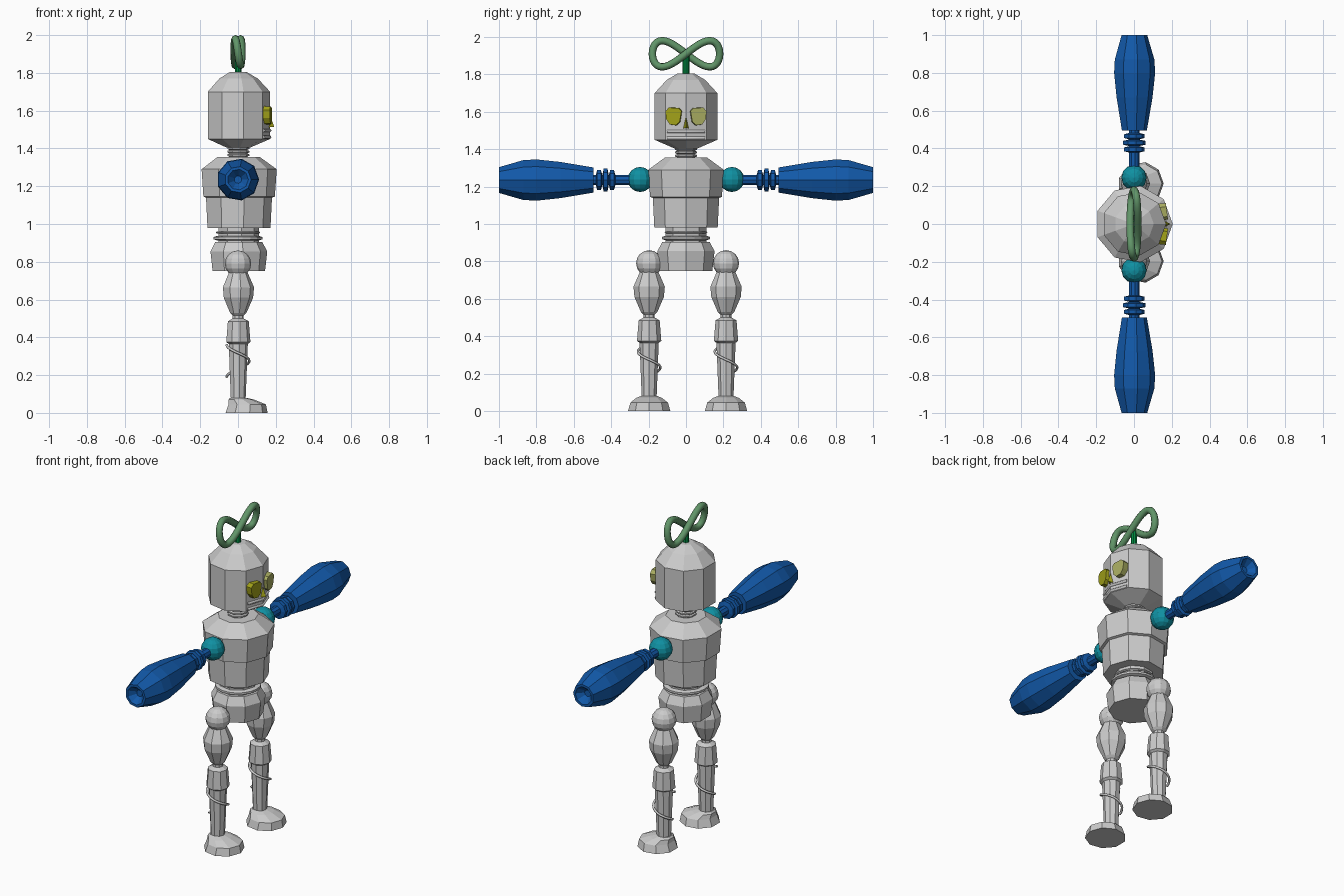
import bpy, bmesh
from math import sin, cos, pi, tau, radians
from mathutils import Matrix, Vector

if "Cube" in bpy.data.objects:
    bpy.data.objects.remove(bpy.data.objects["Cube"])

SIDES = 9


def material(name, rgb):
    m = bpy.data.materials.new(name)
    m.diffuse_color = (*rgb, 1)
    m.use_nodes = True
    m.node_tree.nodes["Principled BSDF"].inputs["Base Color"].default_value = m.diffuse_color
    return m


BLUE = material("blue", (0.006, 0.1, 0.4))
TEAL = material("teal", (0.005, 0.28, 0.36))
YELLOW = material("yellow", (0.36, 0.36, 0.01))
PALE = material("pale_yellow", (0.4, 0.42, 0.12))
GREEN = material("green", (0.0, 0.25, 0.05))
SAGE = material("sage", (0.12, 0.3, 0.14))


def finish(name, bm, mat=None):
    bmesh.ops.recalc_face_normals(bm, faces=bm.faces)
    me = bpy.data.meshes.new(name)
    bm.to_mesh(me)
    bm.free()
    ob = bpy.data.objects.new(name, me)
    bpy.context.collection.objects.link(ob)
    if mat:
        me.materials.append(mat)
    return ob


def lathe(name, profile, mat=None, matrix=Matrix(), sides=SIDES):
    """Stack of rings (radius, height[, x shift]), capped at both ends."""
    bm = bmesh.new()
    rings = []
    for p in profile:
        r, z, cx = (*p, 0)[:3]
        rings.append([bm.verts.new(matrix @ Vector((cx + r * cos(tau * i / sides), r * sin(tau * i / sides), z)))
                      for i in range(sides)])
    for a, b in zip(rings, rings[1:]):
        for i in range(sides):
            j = (i + 1) % sides
            bm.faces.new((a[i], a[j], b[j], b[i]))
    bm.faces.new(rings[0][::-1])
    bm.faces.new(rings[-1])
    return finish(name, bm, mat)


def ball(name, loc, r, mat=None):
    bm = bmesh.new()
    bmesh.ops.create_uvsphere(bm, u_segments=12, v_segments=8, radius=r,
                              matrix=Matrix.Translation(loc))
    return finish(name, bm, mat)


def tube(name, pts, r, mat=None, cyclic=False, res=2):
    cu = bpy.data.curves.new(name, 'CURVE')
    cu.dimensions = '3D'
    cu.bevel_depth = r
    cu.bevel_resolution = res
    cu.use_fill_caps = True
    s = cu.splines.new('POLY')
    s.points.add(len(pts) - 1)
    for p, c in zip(s.points, pts):
        p.co = (*c, 1)
    s.use_cyclic_u = cyclic
    ob = bpy.data.objects.new(name, cu)
    bpy.context.collection.objects.link(ob)
    if mat:
        cu.materials.append(mat)
    return ob


def prism(name, outline, x0, x1, mat, matrix=Matrix(), front_scale=1.0):
    """Outline in y/z, extruded along x."""
    n = len(outline)
    cy = sum(p[0] for p in outline) / n
    cz = sum(p[1] for p in outline) / n
    bm = bmesh.new()
    a = [bm.verts.new(matrix @ Vector((x0, y, z))) for y, z in outline]
    b = [bm.verts.new(matrix @ Vector((x1, cy + (y - cy) * front_scale, cz + (z - cz) * front_scale)))
         for y, z in outline]
    bm.faces.new(a)
    bm.faces.new(b)
    for i in range(n):
        j = (i + 1) % n
        bm.faces.new((a[i], a[j], b[j], b[i]))
    return finish(name, bm, mat)


# Torso, waist and pelvis
lathe("chest", [(0.172, 0.98), (0.18, 1.14), (0.195, 1.145), (0.205, 1.29), (0.115, 1.355)])
lathe("waist", [(0.11, 0.89), (0.11, 0.985)])
for z in (0.925, 0.955):
    lathe("waist_ring", [(0.112, z - 0.012), (0.13, z - 0.006), (0.13, z + 0.006), (0.112, z + 0.012)]
          if z < 0.94 else [(0.112, z - 0.005), (0.117, z), (0.112, z + 0.005)], sides=18)
lathe("pelvis", [(0.143, 0.75), (0.155, 0.855), (0.128, 0.905)])

# Neck and head
lathe("neck", [(0.05, 1.34), (0.05, 1.42)])
for z in (1.365, 1.383, 1.401):
    lathe("neck_ring", [(0.05, z - 0.008), (0.06, z - 0.004), (0.06, z + 0.004), (0.05, z + 0.008)])
lathe("head", [(0.065, 1.405), (0.17, 1.45), (0.17, 1.70), (0.105, 1.77), (0.045, 1.805)])

# Mouth: thin lips wrapped round the front of the head
for z in (1.46, 1.495):
    tube("lip", [(0.134, -0.1, z), (0.168, 0, z), (0.134, 0.1, z)], 0.009, res=1)

# Eyes and nose
half = [(0.018, 1.605), (0.035, 1.622), (0.09, 1.625), (0.11, 1.605), (0.105, 1.56),
        (0.085, 1.53), (0.05, 1.525), (0.028, 1.545)]
for s, mat in ((-1, YELLOW), (1, PALE)):
    pivot = Vector((0.15, s * 0.06, 0))
    turn = Matrix.Translation(pivot) @ Matrix.Rotation(s * radians(8), 4, 'Z') @ Matrix.Translation(-pivot)
    prism("eye", [(s * y, z) for y, z in half], 0.115, 0.175, mat, turn, 0.94)
bm = bmesh.new()
nose = [bm.verts.new(c) for c in ((0.16, 0, 1.60), (0.15, -0.022, 1.51), (0.15, 0.022, 1.51), (0.192, 0, 1.515))]
for f in ((0, 1, 3), (0, 3, 2), (1, 2, 3), (0, 2, 1)):
    bm.faces.new([nose[i] for i in f])
finish("nose", bm, YELLOW)

# Antenna: stem and figure-eight loop
lathe("antenna_stem", [(0.018, 1.79), (0.018, 1.905)], GREEN)
loop = tube("antenna_loop", [(0.02 * sin(t), 0.18 * cos(t), 1.91 + 0.07 * sin(2 * t))
                             for t in (tau * i / 48 for i in range(48))], 0.02, SAGE, True)

# Arms: shoulder ball, ringed rod and club
for s in (-1, 1):
    m = Matrix.Translation((0, 0, 1.235)) @ Matrix.Rotation(-s * pi / 2, 4, 'X')
    ball("shoulder", (0, s * 0.245, 1.238), 0.067, TEAL)
    lathe("arm_rod", [(0.028, 0.2), (0.028, 0.51)], BLUE, m)
    for y, r in ((0.395, 0.055), (0.43, 0.062), (0.465, 0.055)):
        lathe("arm_ring", [(0.028, y - 0.017), (r, y - 0.01), (r, y + 0.01), (0.028, y + 0.017)], BLUE, m)
    lathe("forearm", [(0.068, 0.495), (0.098, 0.67), (0.112, 0.80), (0.108, 0.87),
                      (0.07, 1.0), (0.055, 1.0), (0.02, 0.96)], BLUE, m)

# Legs: hip ball, thigh, shin, wire coil and foot
for y in (-0.197, 0.214):
    m = Matrix.Translation((0, y, 0))
    ball("hip", (0, y, 0.79), 0.07)
    lathe("thigh", [(0.05, 0.745), (0.085, 0.665), (0.08, 0.61), (0.045, 0.53), (0.03, 0.515), (0.03, 0.48)],
          matrix=m)
    lathe("shin", [(0.03, 0.50), (0.057, 0.485), (0.066, 0.375), (0.052, 0.365), (0.04, 0.06)], matrix=m)
    tube("shin_coil", [(0.06 * cos(a), y + 0.06 * sin(a), 0.36 - 0.17 * i / 24)
                       for i, a in ((i, pi + tau * i / 24) for i in range(25))], 0.007, res=1)
    lathe("foot", [(0.115, 0, 0.042), (0.102, 0.045, 0.046), (0.07, 0.07, 0.015), (0.045, 0.08, 0)], matrix=m)
